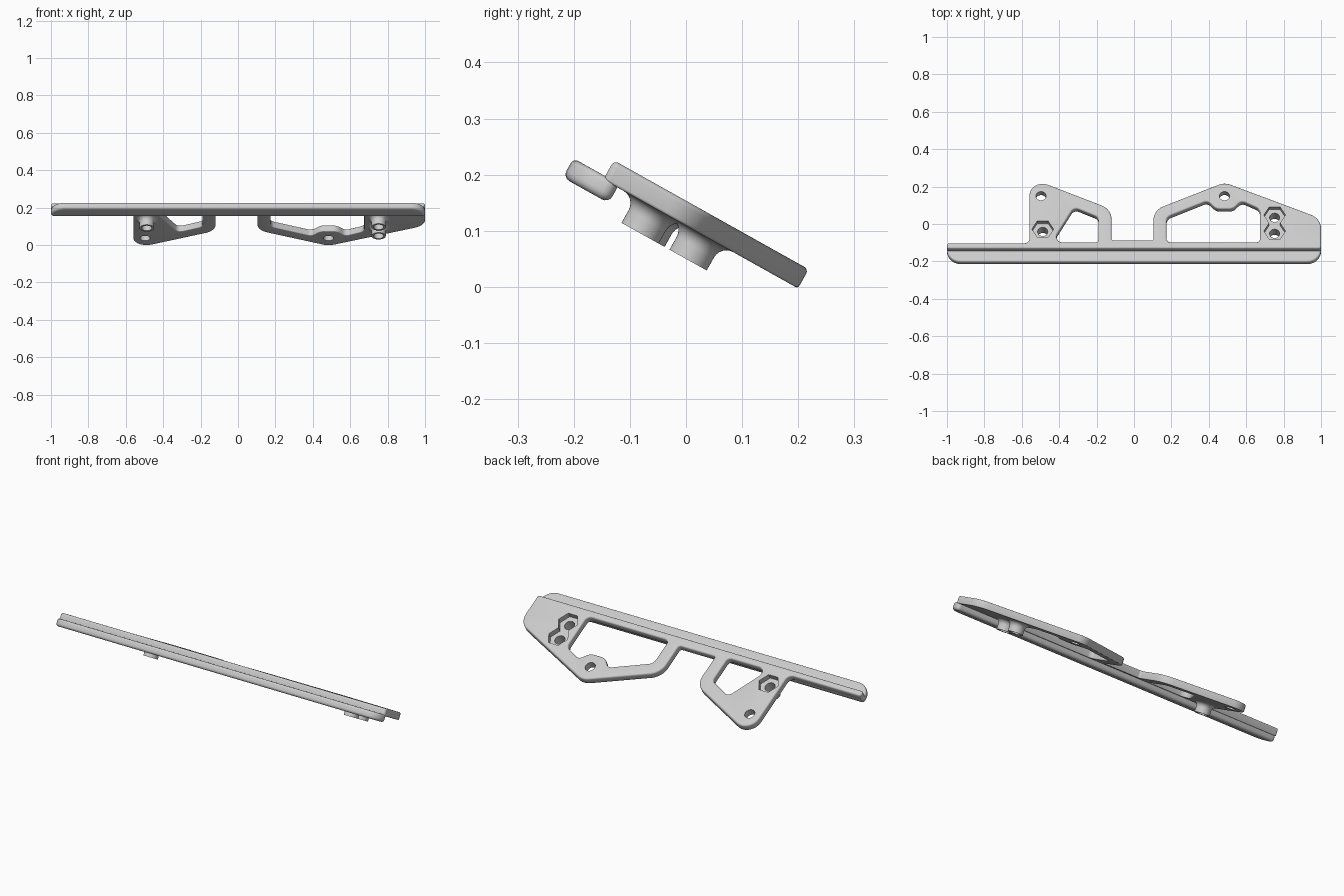
import bpy, bmesh, math
from mathutils import Vector, Matrix

cube = bpy.data.objects.get("Cube")
if cube:
    bpy.data.objects.remove(cube)

TILT = Matrix.Rotation(math.radians(-29.2), 4, 'X')
BOTTOM, TOP = 0.095, 0.134        # plate faces, before tilting

grey = bpy.data.materials.new("light grey")
grey.use_nodes = True
grey.diffuse_color = (0.6, 0.6, 0.6, 1)
grey.node_tree.nodes["Principled BSDF"].inputs["Base Color"].default_value = (0.6, 0.6, 0.6, 1)


def rounded(corners, steps=7):
    """Turn (x, y, radius) corners into a loop with arcs."""
    loop = []
    for i, (x, y, r) in enumerate(corners):
        p = Vector((x, y))
        a = (Vector(corners[i - 1][:2]) - p).normalized()
        b = (Vector(corners[(i + 1) % len(corners)][:2]) - p).normalized()
        half = a.angle(b) / 2
        centre = p + (a + b).normalized() * r / math.sin(half)
        start = p + a * r / math.tan(half) - centre
        end = p + b * r / math.tan(half) - centre
        sweep = start.angle_signed(end)
        for k in range(steps + 1):
            loop.append(centre + Matrix.Rotation(-sweep * k / steps, 2) @ start)
    return loop


def inset(loop, d):
    """Move a loop to its left by d."""
    out = []
    for i, p in enumerate(loop):
        a = (p - loop[i - 1]).normalized()
        b = (loop[(i + 1) % len(loop)] - p).normalized()
        n = Vector((-a.y - b.y, a.x + b.x)).normalized()
        out.append(p + n * d)
    return out


def ring_stack(bm, rings):
    """Join closed rings of points by quads; return the first and last rings' edges."""
    rows = [[bm.verts.new(p) for p in ring] for ring in rings]
    n = len(rows[0])
    for low, high in zip(rows, rows[1:]):
        for i in range(n):
            j = (i + 1) % n
            bm.faces.new((low[i], low[j], high[j], high[i]))
    return [[bm.edges.get((row[i], row[(i + 1) % n])) for i in range(n)]
            for row in (rows[0], rows[-1])]


def make_object(name, bm):
    bmesh.ops.recalc_face_normals(bm, faces=bm.faces)
    mesh = bpy.data.meshes.new(name)
    bm.to_mesh(mesh)
    bm.free()
    mesh.materials.append(grey)
    obj = bpy.data.objects.new(name, mesh)
    bpy.context.collection.objects.link(obj)
    return obj


def slab(name, outlines, low, high, round_low, round_high):
    """Flat plate with rounded rims; the first outline is the rim, the rest are openings."""
    arc = [math.pi / 2 * k / 4 for k in range(5)]
    layers = [(round_low * (1 - math.sin(t)), low + round_low * (1 - math.cos(t))) for t in arc]
    layers += [(round_high * (1 - math.cos(t)), high - round_high * (1 - math.sin(t))) for t in arc]
    bm = bmesh.new()
    caps = [[], []]
    for corners in outlines:
        loop = rounded(corners)
        ends = ring_stack(bm, [[(p.x, p.y, z) for p in inset(loop, d)] for d, z in layers])
        caps[0] += ends[0]
        caps[1] += ends[1]
    for edges, normal in zip(caps, ((0, 0, -1), (0, 0, 1))):
        bmesh.ops.triangle_fill(bm, edges=edges, use_beauty=True, normal=normal)
    return make_object(name, bm)


def turned(name, x, y, profile, sides):
    """Solid of (radius, height) rings around an upright axis."""
    bm = bmesh.new()
    turns = [math.tau * k / sides for k in range(sides)]
    ends = ring_stack(bm, [[(x + r * math.cos(t), y + r * math.sin(t), z) for t in turns]
                           for r, z in profile])
    for edges in ends:
        bmesh.ops.edgeloop_fill(bm, edges=edges)
    return make_object(name, bm)


def combine(target, tool, operation):
    mod = target.modifiers.new(operation, 'BOOLEAN')
    mod.operation, mod.solver, mod.object = operation, 'EXACT', tool
    bpy.context.view_layer.objects.active = target
    bpy.ops.object.modifier_apply(modifier=mod.name)
    bpy.data.objects.remove(tool)


# Mounting plate: rim, then the two openings (wound the other way)
rim = [(-1, -.222, .012), (1, -.222, .012), (1, -.038, .09), (.484, .183, .08),
       (.104, .013, .09), (.104, -.172, .012), (-.12, -.172, .012), (-.12, .019, .09),
       (-.559, .2125, .07), (-.559, -.19, .03), (-1, -.19, .012)]
small_opening = [(-.439, -.185, .035), (-.19, -.185, .02), (-.19, -.03, .03), (-.32, .03, .03)]
large_opening = [(.174, -.185, .025), (.674, -.185, .025), (.674, .02, .04), (.575, .07, .03),
                 (.53, .02, .05), (.44, .02, .05), (.393, .07, .03), (.174, -.03, .04)]
plate = slab("mounting_plate", [rim, small_opening[::-1], large_opening[::-1]],
             BOTTOM, TOP, .005, .009)

# Bosses with flared roots under the plate, nut pockets above, and bolt holes
bosses = [(-.488, -.106), (.752, -.118), (.752, -.02)]
flare = [(.063 - .025 * math.sin(t), BOTTOM - .025 * (1 - math.cos(t)))
         for t in [math.pi / 2 * k / 6 for k in range(7)]]
for x, y in bosses:
    combine(plate, turned("boss", x, y, [(.063, .105)] + flare + [(.038, .0435)], 40), 'UNION')
for x, y in bosses:
    combine(plate, turned("nut_pocket", x, y, [(.058, .106), (.058, .2)], 6), 'DIFFERENCE')
for x, y in bosses + [(-.497, .097), (.484, .097)]:
    combine(plate, turned("bolt_hole", x, y, [(.027, 0), (.027, .2)], 32), 'DIFFERENCE')

# Front rail, one step lower than the plate
rail = slab("front_rail", [[(-1, -.287, .075), (1, -.287, .075), (1, -.193, .018),
                            (-1, -.193, .018)]], .063, .102, .014, .01)

for obj in (plate, rail):
    obj.data.transform(TILT)
    bpy.ops.object.select_all(action='DESELECT')
    obj.select_set(True)
    bpy.context.view_layer.objects.active = obj
    bpy.ops.object.shade_smooth_by_angle(angle=math.radians(35))
